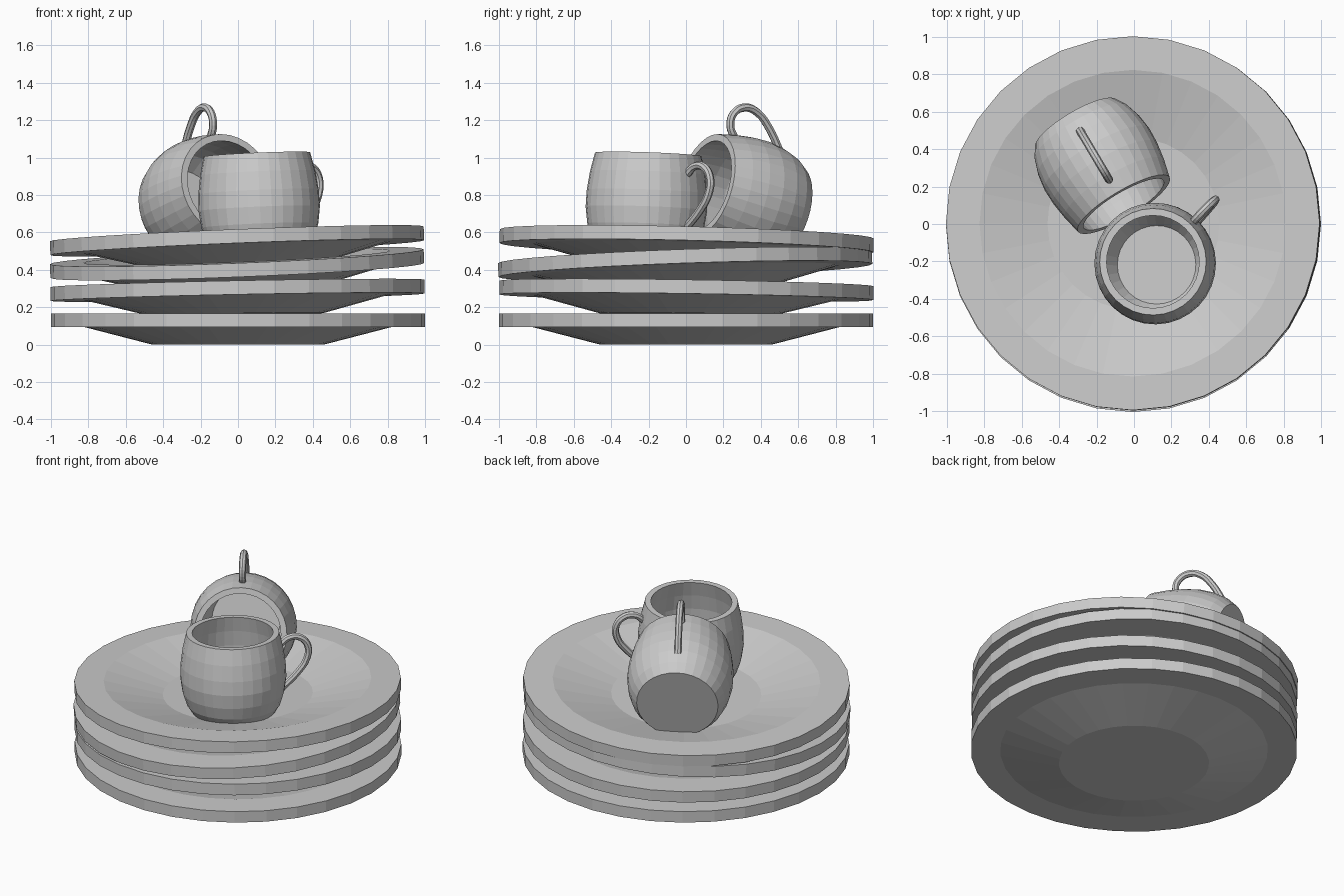
import bpy, bmesh
from math import cos, sin, tau, radians
from mathutils import Vector, Matrix

cube = bpy.data.objects.get("Cube")
if cube:
    bpy.data.objects.remove(cube, do_unlink=True)

# One plain glaze for all the crockery
glaze = bpy.data.materials.new("grey_glaze")
glaze.use_nodes = True
GREY = (0.6, 0.6, 0.6, 1)
glaze.diffuse_color = GREY
glaze.node_tree.nodes["Principled BSDF"].inputs["Base Color"].default_value = GREY


def add_object(name, data, matrix):
    data.materials.append(glaze)
    obj = bpy.data.objects.new(name, data)
    bpy.context.collection.objects.link(obj)
    obj.matrix_world = matrix
    return obj


def lathe(name, profile, matrix, sides=32):
    """Turn an open (radius, height) profile and close both ends with a disc."""
    bm = bmesh.new()
    rings = [[bm.verts.new((r * cos(tau * i / sides), r * sin(tau * i / sides), z))
              for i in range(sides)] for r, z in profile]
    for low, high in zip(rings, rings[1:]):
        for i in range(sides):
            j = (i + 1) % sides
            bm.faces.new((low[i], low[j], high[j], high[i]))
    bm.faces.new(rings[0][::-1])
    bm.faces.new(rings[-1])
    bmesh.ops.recalc_face_normals(bm, faces=bm.faces)
    mesh = bpy.data.meshes.new(name)
    bm.to_mesh(mesh)
    bm.free()
    return add_object(name, mesh, matrix)


def frame(origin, axis, side):
    """Placement with local z along axis and local x towards side."""
    z = Vector(axis).normalized()
    x = Vector(side)
    x = (x - z * x.dot(z)).normalized()
    rot = Matrix((x, z.cross(x), z)).transposed()
    return Matrix.Translation(origin) @ rot.to_4x4()


# Stacked plates: base height and slope along x and y
PLATE = [(0.46, 0), (0.82, 0.093), (1, 0.093), (1, 0.167), (0.82, 0.167), (0.46, 0.075)]
STACK = [(0, 0, 0), (0.16, 0.02, -0.015), (0.303, 0.04, 0.035), (0.425, 0.04, -0.025)]
for n, (height, sx, sy) in enumerate(STACK):
    lathe(f"plate_{n + 1}", PLATE, frame((0, 0, height), (-sx, -sy, 1), (1, 0, 0)))

# Mug: barrel-shaped wall outside, rim, then the inner wall down to the floor
MUG = [(0.25, 0), (0.288, 0.06), (0.313, 0.14), (0.325, 0.23), (0.322, 0.32),
       (0.308, 0.42), (0.285, 0.52), (0.248, 0.52), (0.27, 0.42), (0.284, 0.32),
       (0.285, 0.23), (0.27, 0.14), (0.21, 0.05)]
HANDLE = [(0.29, 0.41), (0.35, 0.455), (0.42, 0.45), (0.467, 0.39),
          (0.46, 0.31), (0.4, 0.22), (0.3, 0.125)]


def mug(name, matrix):
    lathe(name + "_body", MUG, matrix)
    curve = bpy.data.curves.new(name + "_handle", "CURVE")
    curve.dimensions = "3D"
    curve.bevel_depth = 0.022
    curve.bevel_resolution = 2
    curve.use_fill_caps = True
    spline = curve.splines.new("BEZIER")
    spline.resolution_u = 4
    spline.use_smooth = False
    spline.bezier_points.add(len(HANDLE) - 1)
    for point, (r, z) in zip(spline.bezier_points, HANDLE):
        point.co = (r, 0, z)
        point.handle_left_type = point.handle_right_type = "AUTO"
    add_object(name + "_handle", curve, matrix)


# One mug stands on the top plate, the other lies behind it with its handle up
mug("standing_mug", frame((0.123, -0.22, 0.497), (-0.042, 0.035, 1), (0.7, 0.72, 0)))
tilt = radians(15)
lying_axis = Vector((0.51 * cos(tilt), -0.86 * cos(tilt), sin(tilt)))
mug("lying_mug", frame(Vector((-0.055, 0.105, 0.85)) - lying_axis * 0.52, lying_axis, (0, 0, 1)))
